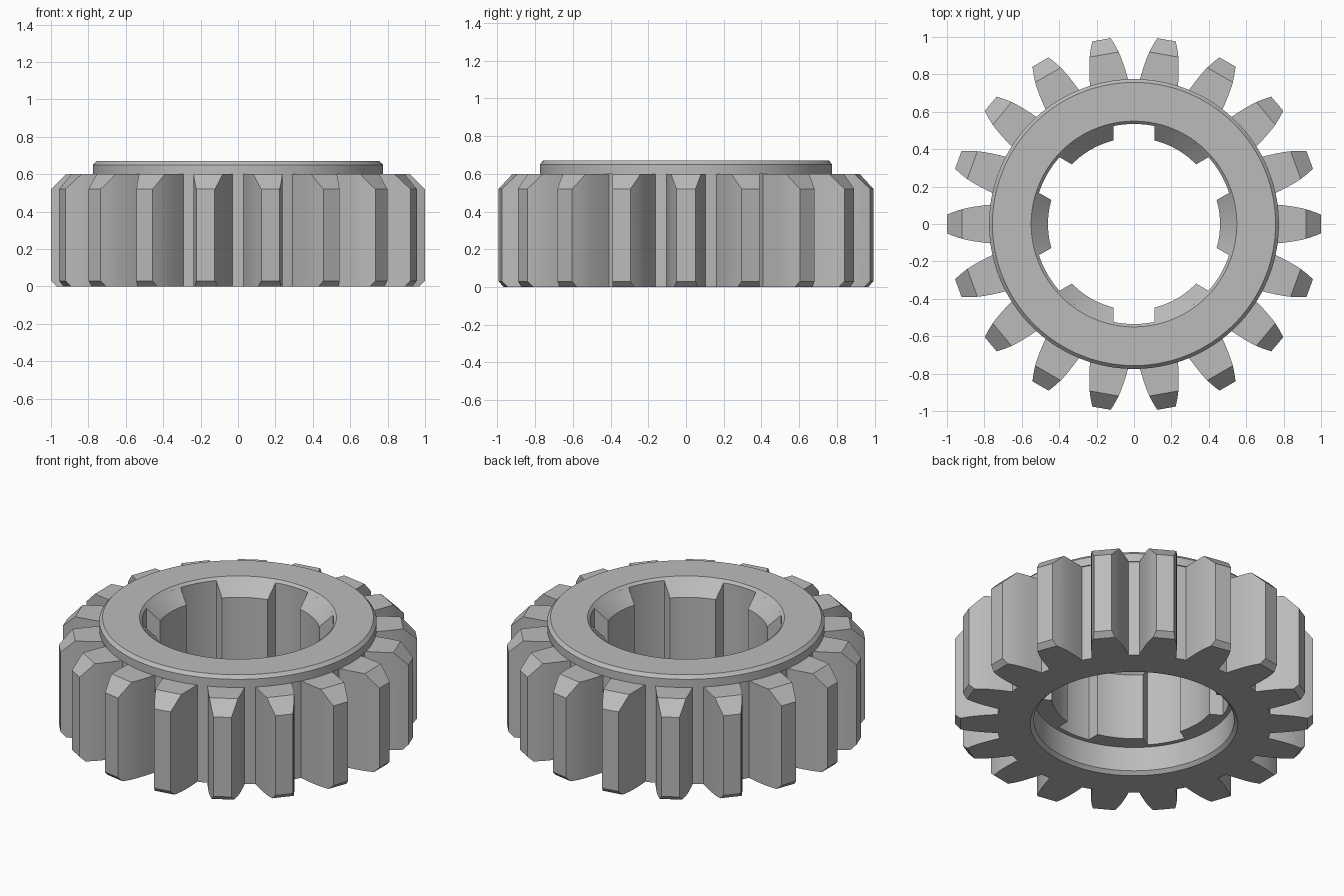
import bpy, bmesh
from math import sin, cos, asin, pi, radians

cube = bpy.data.objects.get("Cube")
if cube:
    bpy.data.objects.remove(cube)

steel = bpy.data.materials.new("grey_steel")
steel.use_nodes = True
GREY = (0.5, 0.5, 0.5, 1)
steel.diffuse_color = GREY
steel.node_tree.nodes["Principled BSDF"].inputs["Base Color"].default_value = GREY


def finish(name, bm):
    """Turn a bmesh into a smooth-shaded object with sharp edges kept."""
    bmesh.ops.recalc_face_normals(bm, faces=bm.faces)
    mesh = bpy.data.meshes.new(name)
    bm.to_mesh(mesh)
    bm.free()
    mesh.materials.append(steel)
    obj = bpy.data.objects.new(name, mesh)
    bpy.context.collection.objects.link(obj)
    bpy.ops.object.select_all(action='DESELECT')
    obj.select_set(True)
    bpy.context.view_layer.objects.active = obj
    bpy.ops.object.shade_smooth_by_angle(angle=radians(25))
    return obj


def grid_solid(bm, rows, closed_turn=False):
    """Skin closed loops of points; cap the ends unless the loops form a ring."""
    loops = [[bm.verts.new(p) for p in row] for row in rows]
    n = len(loops[0])
    pairs = list(zip(loops, loops[1:]))
    if closed_turn:
        pairs.append((loops[-1], loops[0]))
    for a, b in pairs:
        for i in range(n):
            j = (i + 1) % n
            bm.faces.new((a[i], a[j], b[j], b[i]))
    if not closed_turn:
        bm.faces.new(loops[0])
        bm.faces.new(loops[-1])


def polar(r, a, z):
    return (r * cos(a), r * sin(a), z)


# Ring body: root cylinder, raised collar, bore and counterbore
ROOT, GROOVE, LAND = 0.768, 0.535, 0.46
STEP_Z, HEIGHT = 0.17, 0.67
profile = [(ROOT, 0), (ROOT, 0.6), (0.775, 0.6), (0.775, 0.65), (0.757, HEIGHT),
           (0.55, HEIGHT), (GROOVE, 0.655), (GROOVE, STEP_Z),
           (0.56, STEP_Z), (0.56, 0.02), (0.58, 0)]
SEGS = 108
bm = bmesh.new()
grid_solid(bm, [[polar(r, 2 * pi * k / SEGS, z) for r, z in profile]
                for k in range(SEGS)], closed_turn=True)
finish("ring_body", bm)

# Teeth: curved flanks, large chamfer on top and small one below
TEETH = 18
flank = [(0.74, 0.106), (0.8, 0.1), (0.85, 0.093), (0.89, 0.086),
         (0.92, 0.079), (0.945, 0.071), (0.97, 0.062), (1.0, 0.05)]
bm = bmesh.new()
for t in range(TEETH):
    a = 2 * pi * t / TEETH
    rows = []
    for r, w in flank:
        top = min(0.6, 0.52 + 1 - r)
        low = max(0, r - 0.97)
        rows.append([(r * cos(a) - y * sin(a), r * sin(a) + y * cos(a), z)
                     for y, z in ((-w, low), (w, low), (w, top), (-w, top))])
    grid_solid(bm, rows)
finish("gear_teeth", bm)

# Six inner splines separated by straight-sided grooves, with conical tops
SPLINES, STEPS, HALF_GROOVE = 6, 10, 0.11
section = [(GROOVE + 0.002, STEP_Z), (LAND, STEP_Z), (LAND, 0.58),
           (GROOVE, 0.655), (GROOVE + 0.002, 0.655)]
bm = bmesh.new()
for s in range(SPLINES):
    a = 2 * pi * s / SPLINES
    rows = []
    for k in range(STEPS + 1):
        f = 2 * k / STEPS - 1
        rows.append([polar(r, a + f * (pi / SPLINES - asin(HALF_GROOVE / r)), z)
                     for r, z in section])
    grid_solid(bm, rows)
finish("bore_splines", bm)
